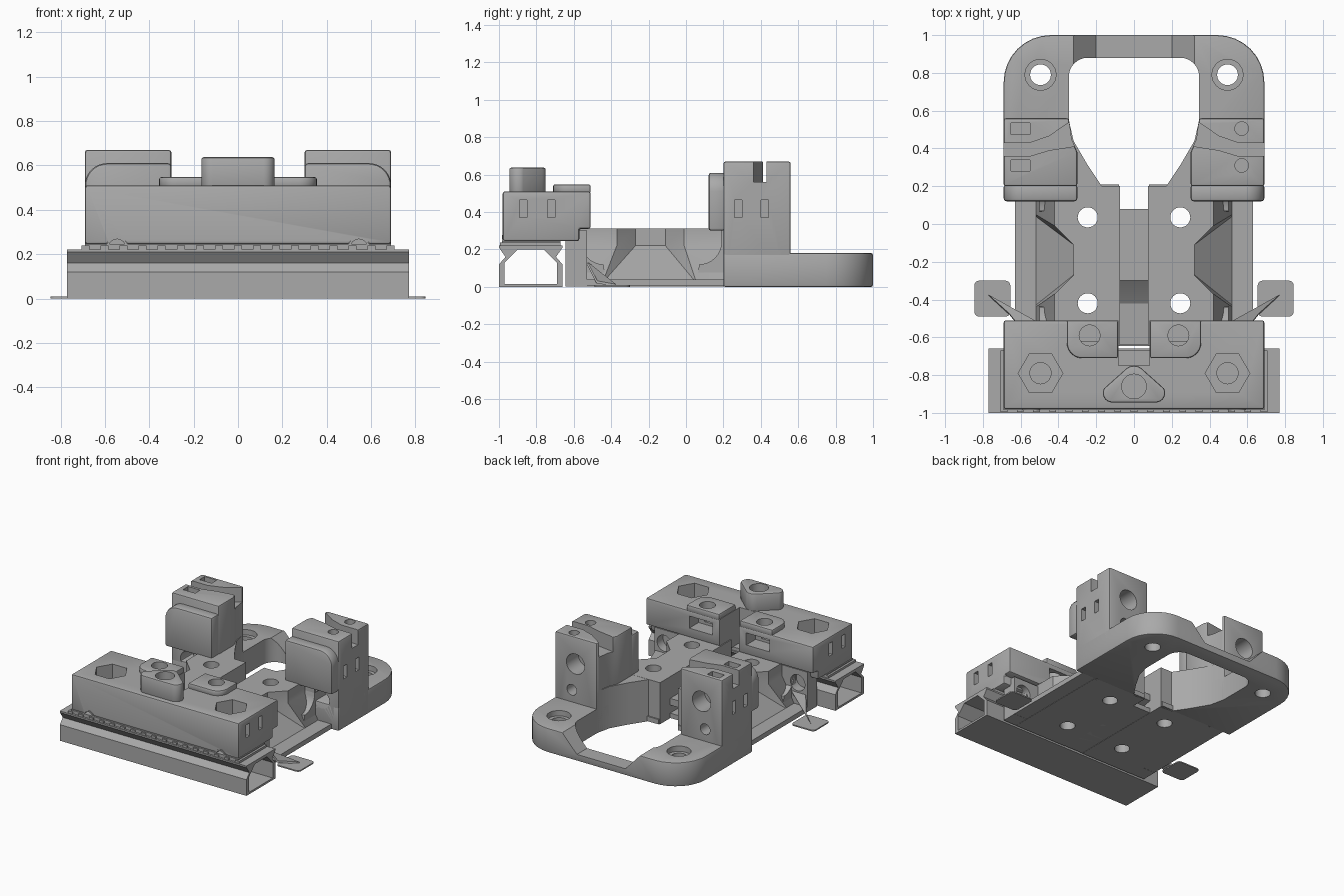
import bpy, bmesh, math
from mathutils import Vector

cube = bpy.data.objects.get("Cube")
if cube:
    bpy.data.objects.remove(cube)

grey = bpy.data.materials.new("matte grey")
grey.use_nodes = True
grey.diffuse_color = (0.4, 0.4, 0.4, 1)
grey.node_tree.nodes["Principled BSDF"].inputs["Base Color"].default_value = (0.4, 0.4, 0.4, 1)
parts = []


def add_object(name, bm, keep=True):
    bmesh.ops.recalc_face_normals(bm, faces=bm.faces)
    mesh = bpy.data.meshes.new(name)
    bm.to_mesh(mesh)
    bm.free()
    mesh.materials.append(grey)
    ob = bpy.data.objects.new(name, mesh)
    bpy.context.collection.objects.link(ob)
    if keep:
        parts.append(ob)
    return ob


def loft(name, rings, keep=True):
    """Solid through rings of equal point count."""
    bm = bmesh.new()
    loops = [[bm.verts.new(p) for p in ring] for ring in rings]
    n = len(loops[0])
    for a, b in zip(loops, loops[1:]):
        for i in range(n):
            j = (i + 1) % n
            bm.faces.new((a[i], a[j], b[j], b[i]))
    bm.faces.new(loops[0])
    bm.faces.new(loops[-1])
    return add_object(name, bm, keep)


def prism(name, pts, lo, hi, axis="z", keep=True):
    """Extrude a flat outline along an axis."""
    place = {"z": lambda u, v, w: (u, v, w),
             "y": lambda u, v, w: (u, w, v),
             "x": lambda u, v, w: (w, u, v)}[axis]
    return loft(name, [[place(u, v, w) for u, v in pts] for w in (lo, hi)], keep)


def rect(x0, x1, y0, y1):
    return [(x0, y0), (x1, y0), (x1, y1), (x0, y1)]


def disc(cx, cy, r, n=32):
    return [(cx + r * math.cos(2 * math.pi * i / n), cy + r * math.sin(2 * math.pi * i / n))
            for i in range(n)]


def arc(cx, cy, r, a0, a1, n=8):
    return [(cx + r * math.cos(math.radians(a0 + (a1 - a0) * i / n)),
             cy + r * math.sin(math.radians(a0 + (a1 - a0) * i / n))) for i in range(n + 1)]


def flip(pts, s):
    return [(s * p[0], *p[1:]) for p in pts]


def apply_modifiers(ob):
    deps = bpy.context.evaluated_depsgraph_get()
    ob.data = bpy.data.meshes.new_from_object(ob.evaluated_get(deps))
    ob.modifiers.clear()


def bevel(ob, width=0.012, segments=2):
    m = ob.modifiers.new("bevel", "BEVEL")
    m.width, m.segments, m.limit_method = width, segments, "ANGLE"
    apply_modifiers(ob)


def cut(ob, pts, lo, hi, axis="z"):
    tool = prism("cutter", pts, lo, hi, axis, keep=False)
    tool.hide_render = True
    m = ob.modifiers.new("cut", "BOOLEAN")
    m.operation, m.solver, m.object = "DIFFERENCE", "EXACT", tool
    apply_modifiers(ob)
    bpy.data.objects.remove(tool)


# Rail with side grooves and a hollow core
rail_half = [(-0.17, 0), (-0.17, 0.12), (-0.135, 0.16), (-0.17, 0.21), (-0.17, 0.222)]
core_half = [(-0.14, 0.015), (-0.14, 0.13), (-0.07, 0.2)]
def both(half):
    return [(y - 0.83, z) for y, z in half + flip(half[::-1], -1)]
rail = prism("rail", both(rail_half), -0.77, 0.77, "x")
cut(rail, both(core_half), -0.9, 0.9, "x")

# Toothed strip between rail and front block
prism("strip", rect(-0.69, 0.69, -0.985, -0.67), 0.215, 0.246)
for i in range(17):
    x = -0.688 + i * 0.086
    prism("strip_tooth", rect(x - 0.018, x + 0.018, -0.995, -0.67), 0.22, 0.238)

# Front clamp block with pockets and side slots
block = prism("front_block", [(-0.98, 0.245), (-0.98, 0.51), (-0.51, 0.51), (-0.51, 0.31),
                              (-0.57, 0.31), (-0.57, 0.245)], -0.69, 0.69, "x")
bevel(block)
cut(block, rect(-0.082, 0.082, -0.75, -0.4), 0.2, 0.7)
for s in (-1, 1):
    cut(block, disc(s * 0.495, -0.79, 0.118, 6), 0.4, 0.7)
    cut(block, disc(s * 0.495, -0.79, 0.056), 0.2, 0.45)
    cut(block, disc(s * 0.545, 0.22, 0.055), -1.1, -0.94, "y")
    cut(block, flip(rect(0.14, 0.33, 0.38, 0.47), s), -0.62, -0.4, "y")
    for y in (-0.87, -0.72):
        cut(block, rect(y - 0.02, y + 0.02, 0.37, 0.465), s * 0.61, s * 0.75, "x")
    prism("notch_rim", [(s * 0.545 + x, z) for x, z in
          arc(0, 0.228, 0.05, 0, 180) + arc(0, 0.228, 0.04, 180, 0)], -0.985, -0.95, "y")

    # Raised screw pads
    pad = prism("screw_pad", flip([(0.085, -0.51), (0.085, -0.71)] + arc(0.275, -0.63, 0.08, -90, 0)
                                  + [(0.355, -0.51)], s), 0.5, 0.548)
    bevel(pad, 0.01)
    for ob in (pad, block):
        cut(ob, disc(s * 0.235, -0.59, 0.055), 0.4, 0.7)

# Rounded triangular boss
boss = prism("front_boss", arc(-0.115, -0.895, 0.05, 150, 270) + arc(0.115, -0.895, 0.05, -90, 30)
             + arc(0, -0.815, 0.065, 40, 140), 0.49, 0.637)
bevel(boss, 0.01)
cut(boss, disc(0, -0.86, 0.065), 0.52, 0.7)

# Floor plate
floor = prism("floor_plate", rect(-0.63, 0.63, -0.645, 0.21), 0.004, 0.04)
cut(floor, rect(-0.08, 0.08, 0.08, 0.3), -0.1, 0.2)
prism("channel_floor", [(-0.64, 0.004), (-0.64, 0.05), (-0.42, 0.06), (-0.36, 0.1), (-0.3, 0.15),
                        (0.08, 0.15), (0.08, 0.1), (-0.25, 0.004)], -0.085, 0.085, "x")

# Back ring with opening, dipped rear bar and screw holes
ring_half = [(0.69, 0.2)] + arc(0.44, 0.75, 0.25, 0, 90)
ring = prism("back_ring", ring_half + flip(ring_half[::-1], -1), 0, 0.18)
bevel(ring, 0.01)
hole_half = [(0.17, 0.1), (0.17, 0.2), (0.25, 0.32), (0.32, 0.44), (0.345, 0.55)] \
    + arc(0.245, 0.78, 0.1, 0, 90)
opening = hole_half + flip(hole_half[::-1], -1)
cut(ring, opening, -0.1, 0.3)
cut(ring, [(-0.34, 0.2), (-0.2, 0.05), (0.2, 0.05), (0.34, 0.2)], 0.83, 1.1, "y")

for s in (-1, 1):
    cut(ring, disc(s * 0.495, 0.79, 0.055), -0.1, 0.3)
    cut(ring, disc(s * 0.495, 0.79, 0.082), 0.14, 0.3)

    # Middle deck, waisted in the middle with sloping flanks
    def deck(z, xs, ys):
        outer = [(x, y, z) for x, y in zip(xs, ys)]
        return flip([(0.075, -0.645, z)] + outer + [(0.075, 0.2, z)], s)
    wide = [0.52] * 6
    waist = [0.42, 0.42, 0.32, 0.32, 0.42, 0.42]
    low_y = [-0.645, -0.44, -0.43, 0.04, 0.05, 0.2]
    top_y = [-0.645, -0.37, -0.27, -0.11, -0.01, 0.2]
    side = loft("middle_deck", [deck(0.002, wide, low_y), deck(0.04, wide, low_y),
                                deck(0.22, waist, top_y), deck(0.312, waist, top_y)])
    for y in (0.035, -0.42):
        for ob in (side, floor):
            cut(ob, disc(s * 0.245, y, 0.053), -0.1, 0.5)

    # Web joining the deck to the tower
    prism("deck_web", flip([(0.075, 0.19), (0.17, 0.2), (0.25, 0.32), (0.32, 0.44), (0.345, 0.55),
                            (0.5, 0.55), (0.5, 0.19)], s), 0.001, 0.311)

    # Foot carrying the front block
    foot = prism("front_foot", flip(rect(0.08, 0.63, -0.645, -0.53), s), 0.003, 0.3)
    cut(foot, disc(s * 0.55, 0.2, 0.06), -0.6, -0.4, "y")
    cut(foot, rect(-0.8, 0.8, -0.7, -0.575), 0.25, 0.4)

    # Rear tower
    tower = prism("rear_tower", flip([(0.69, 0.2), (0.69, 0.56), (0.345, 0.56), (0.33, 0.45),
                                      (0.3, 0.38), (0.3, 0.2)], s), 0.001, 0.67)
    bevel(tower)
    groove = [(0.72, 0.36), (0.72, 0.43), (0.55, 0.43), (0.45, 0.465), (0.31, 0.56),
              (0.26, 0.42), (0.45, 0.39), (0.55, 0.36)]
    cut(tower, flip(groove, s), 0.56, 0.8)
    # trim the tower foot where it would block the opening
    cut(tower, opening, -0.1, 0.3)
    cut(tower, disc(s * 0.52, 0.47, 0.075), 0.42, 0.7, "y")
    cut(tower, disc(s * 0.55, 0.27, 0.04), 0.45, 0.7, "y")
    cut(tower, disc(s * 0.55, 0.2, 0.065), 0.1, 0.35, "y")
    for y in (0.28, 0.42):
        cut(tower, rect(y - 0.02, y + 0.02, 0.37, 0.465), s * 0.61, s * 0.75, "x")
    for y in (0.31, 0.505):
        shape = disc(0.57, y, 0.036) if s > 0 else rect(-0.65, -0.55, y - 0.03, y + 0.03)
        cut(tower, shape, 0.59, 0.8)

    # Rounded step on the front of the tower
    step = prism("tower_step", flip([(0.3, 0.3), (0.69, 0.3)] + arc(0.59, 0.51, 0.1, 0, 90)
                                    + [(0.3, 0.61)], s), 0.12, 0.21, "y")
    bevel(step, 0.015)
    # Curved fillets under the step and against the front foot
    for y0, d in ((0.2, -1), (-0.57, 1)):
        curve = [(y0 + d * (0.13 - a), b) for a, b in arc(0, 0.24, 0.12, -90, 0)]
        prism("pocket_fillet", [(y0 - d * 0.01, 0.03), (y0 + d * 0.14, 0.03)] + curve
              + [(y0 - d * 0.01, 0.3)], s * 0.4, s * 0.5, "x")

    # Thin spring tab with folded arm
    tab = prism("side_tab", [(s * 0.75 + x, -0.395 + y) for x, y in
                arc(0.07, 0.07, 0.025, 0, 90, 4) + arc(-0.07, 0.07, 0.025, 90, 180, 4)
                + arc(-0.07, -0.07, 0.025, 180, 270, 4) + arc(0.07, -0.07, 0.025, 270, 360, 4)], 0, 0.009)
    arm = flip([(0.77, -0.38, 0.002), (0.66, -0.48, 0.02), (0.62, -0.53, 0.12), (0.5, -0.53, 0.12)], s)
    loft("tab_arm", [arm, [tuple(Vector(p) + Vector((0, 0.006, 0.012))) for p in arm]])

# Smooth round walls, crisp edges
bpy.ops.object.select_all(action="DESELECT")
for ob in parts:
    ob.select_set(True)
bpy.context.view_layer.objects.active = parts[0]
bpy.ops.object.shade_smooth_by_angle(angle=math.radians(30))
